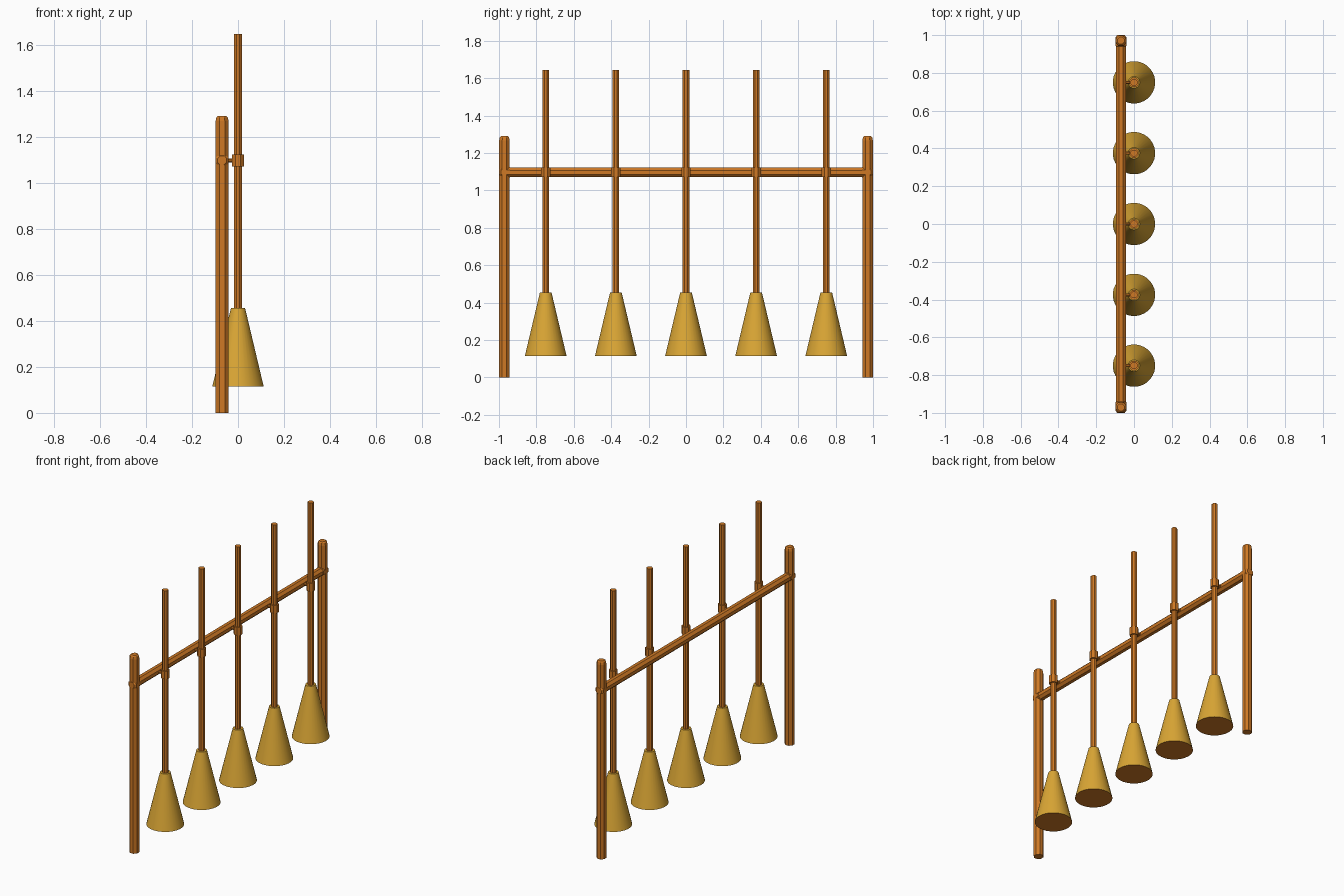
import bpy, bmesh, math
from mathutils import Matrix, Vector

if "Cube" in bpy.data.objects:
    bpy.data.objects.remove(bpy.data.objects["Cube"])


def material(name, rgb):
    m = bpy.data.materials.new(name)
    m.diffuse_color = (*rgb, 1)
    m.use_nodes = True
    m.node_tree.nodes["Principled BSDF"].inputs["Base Color"].default_value = m.diffuse_color
    return m


WOOD = material("orange wood", (0.62, 0.19, 0.018))
STRAW = material("yellow straw", (0.70, 0.38, 0.035))


def lathe(name, profile, sides, location, axis='Z', mats=(WOOD,), smooth=False):
    """Capped solid of revolution from (radius, height) rings, flats facing the axes."""
    bm = bmesh.new()
    rings = []
    for r, h in profile:
        rings.append([bm.verts.new((r * math.cos(a), r * math.sin(a), h))
                      for a in [(i + 0.5) * 2 * math.pi / sides for i in range(sides)]])
    for low, high in zip(rings, rings[1:]):
        for i in range(sides):
            j = (i + 1) % sides
            bm.faces.new((low[i], low[j], high[j], high[i]))
    bottom = bm.faces.new(rings[0][::-1])
    bm.faces.new(rings[-1])
    bottom.material_index = len(mats) - 1
    if axis != 'Z':
        turn = {'X': Matrix.Rotation(math.pi / 2, 4, 'Y'),
                'Y': Matrix.Rotation(-math.pi / 2, 4, 'X')}[axis]
        bmesh.ops.transform(bm, matrix=turn, verts=bm.verts)
    mesh = bpy.data.meshes.new(name)
    bm.to_mesh(mesh)
    bm.free()
    for m in mats:
        mesh.materials.append(m)
    ob = bpy.data.objects.new(name, mesh)
    ob.location = location
    bpy.context.collection.objects.link(ob)
    if smooth:
        bpy.ops.object.select_all(action='DESELECT')
        ob.select_set(True)
        bpy.context.view_layer.objects.active = ob
        bpy.ops.object.shade_smooth_by_angle(angle=math.radians(30))
    return ob


BACK = -0.069
RAIL_Z = 1.097
R8 = 1 / math.cos(math.pi / 8)   # flat-to-flat half width to corner radius

# End posts with rounded tops, and the knuckles where the rail passes through
for side, label in ((-1, "left"), (1, "right")):
    r = 0.028 * R8
    lathe(label + "_post", [(r, 0), (r, 1.268), (r * 0.88, 1.284), (r * 0.66, 1.29)],
          8, (BACK, side * 0.971, 0))
    k = 0.028 * R8
    lathe(label + "_rail_end", [(k * 0.7, -0.03), (k, -0.02), (k, 0.028), (k * 0.75, 0.036)]
          if side < 0 else [(k * 0.75, -0.036), (k, -0.028), (k, 0.02), (k * 0.7, 0.03)],
          8, (BACK, side * 0.97, RAIL_Z), 'Y')

# Cross rail
r = 0.026 * R8
lathe("cross_rail", [(r, -0.97), (r, 0.97)], 8, (BACK, 0, RAIL_Z), 'Y')

# Row of hanging brooms
for n in range(5):
    y = (n - 2) * 0.375
    lathe(f"broom_handle_{n + 1}", [(0.019, 0.44), (0.019, 1.645)], 8, (0, y, 0))
    lathe(f"broom_head_{n + 1}", [(0.112, 0.115), (0.031, 0.455)], 32, (0, y, 0),
          mats=(STRAW, WOOD), smooth=True)
    lathe(f"holder_ring_{n + 1}", [(0.025 * R8, -0.026), (0.025 * R8, 0.026)],
          8, (0, y, RAIL_Z))
    lathe(f"holder_peg_{n + 1}", [(0.009, -0.025), (0.009, 0.025)],
          8, (-0.038, y, RAIL_Z), 'X')
